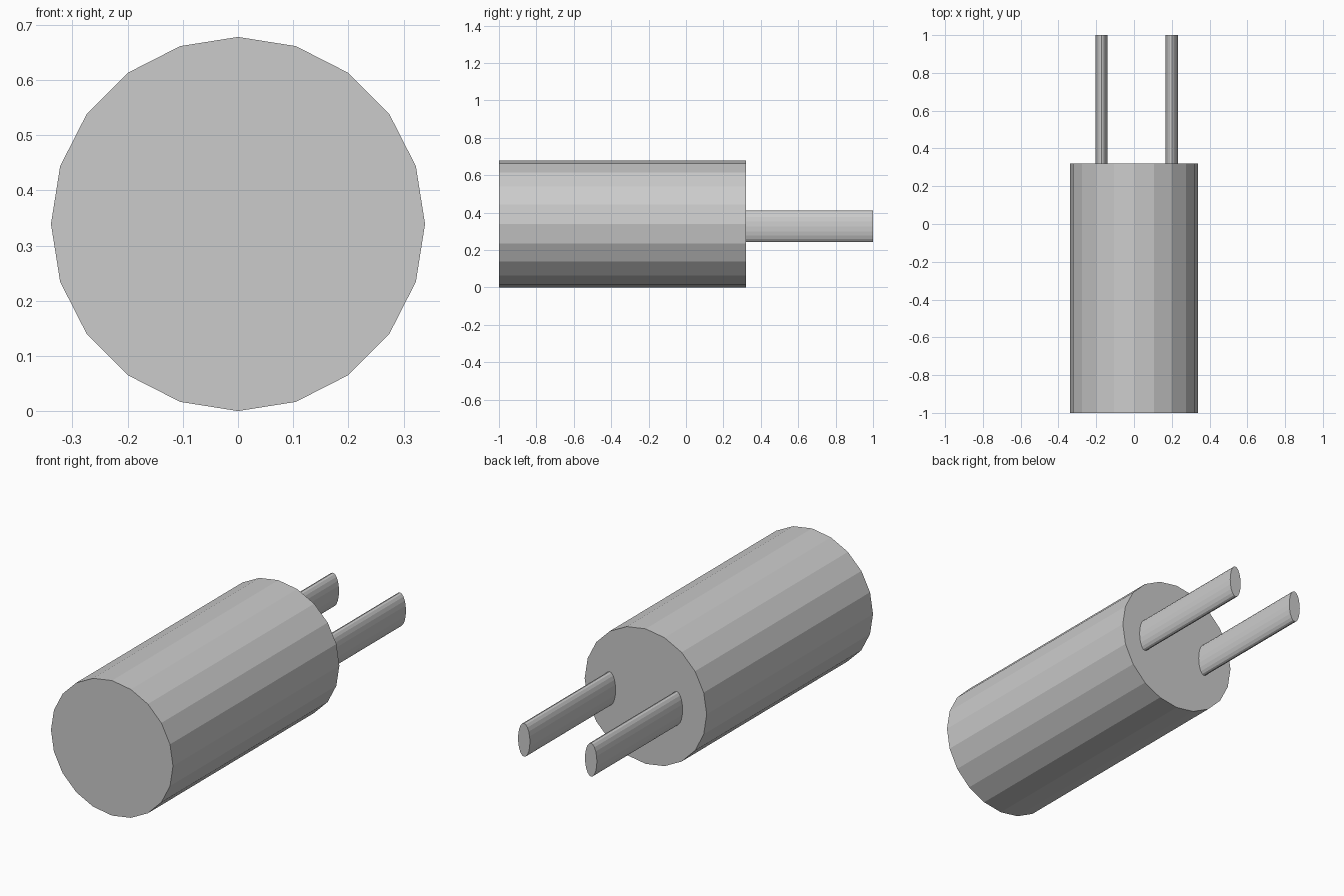
import bpy
from math import pi

cube = bpy.data.objects.get("Cube")
if cube:
    bpy.data.objects.remove(cube, do_unlink=True)

GREY = (0.6, 0.6, 0.6, 1.0)
grey = bpy.data.materials.new("plain grey")
grey.use_nodes = True
grey.diffuse_color = GREY
grey.node_tree.nodes["Principled BSDF"].inputs["Base Color"].default_value = GREY


def rod(name, x, z, half_width, half_height, y_front, y_back):
    """Faceted elliptical cylinder lying along y."""
    bpy.ops.mesh.primitive_cylinder_add(
        vertices=20, radius=1, depth=y_back - y_front,
        location=(x, (y_front + y_back) / 2, z), rotation=(pi / 2, 0, 0))
    obj = bpy.context.object
    obj.name = name
    obj.scale = (half_width, half_height, 1)
    bpy.ops.object.transform_apply(location=False, rotation=True, scale=True)
    obj.data.materials.append(grey)
    return obj


# Main barrel
rod("plug_body", 0, 0.339, 0.339, 0.339, -1, 0.32)

# Two flattened prongs at the back
for name, x in (("right_prong", -0.172), ("left_prong", 0.2)):
    rod(name, x, 0.326, 0.033, 0.084, 0.31, 1)
